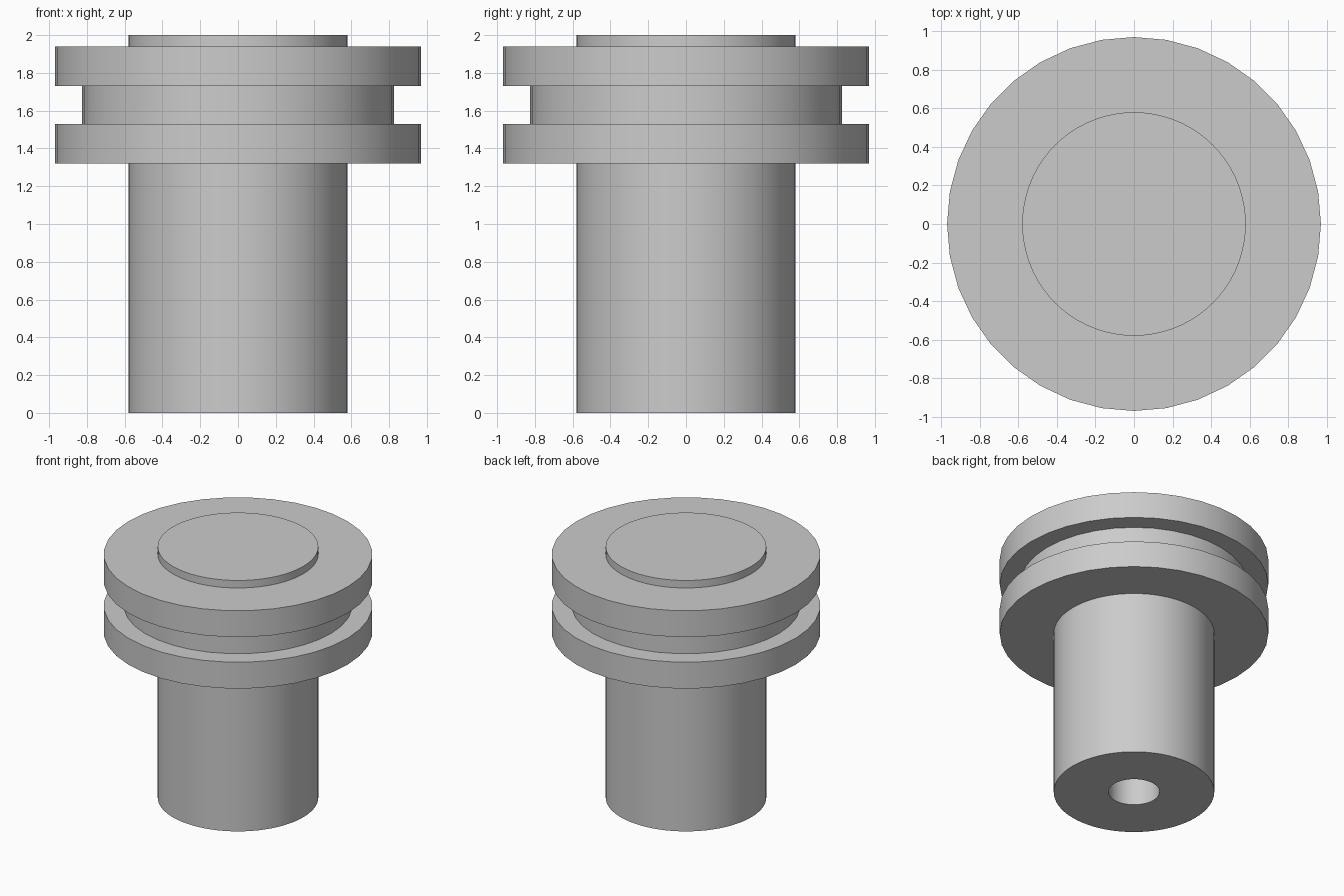
import bpy
import bmesh
from math import cos, sin, tau, radians

cube = bpy.data.objects.get("Cube")
if cube:
    bpy.data.objects.remove(cube, do_unlink=True)

# Plain grey material
grey = bpy.data.materials.new("plain grey")
grey.use_nodes = True
colour = (0.6, 0.6, 0.6, 1)
grey.diffuse_color = colour
grey.node_tree.nodes["Principled BSDF"].inputs["Base Color"].default_value = colour


def lathe(name, profile, sides, closed=False):
    """Turn a (radius, height) profile around z; radius 0 makes a pole."""
    bm = bmesh.new()
    rings = []
    for r, z in profile:
        if r == 0:
            rings.append([bm.verts.new((0, 0, z))] * sides)
        else:
            rings.append([bm.verts.new((r * cos(tau * i / sides), r * sin(tau * i / sides), z))
                          for i in range(sides)])
    pairs = list(zip(rings, rings[1:]))
    if closed:
        pairs.append((rings[-1], rings[0]))
    for a, b in pairs:
        for i in range(sides):
            j = (i + 1) % sides
            corners = dict.fromkeys((a[i], a[j], b[j], b[i]))
            bm.faces.new(list(corners))
    bmesh.ops.recalc_face_normals(bm, faces=bm.faces)
    mesh = bpy.data.meshes.new(name)
    bm.to_mesh(mesh)
    bm.free()
    mesh.materials.append(grey)
    obj = bpy.data.objects.new(name, mesh)
    bpy.context.collection.objects.link(obj)
    bpy.ops.object.select_all(action="DESELECT")
    obj.select_set(True)
    bpy.context.view_layer.objects.active = obj
    bpy.ops.object.shade_smooth_by_angle(angle=radians(30))
    return obj


# Shaft with a blind bore in its lower end
shaft_r, bore_r, bore_top = 0.58, 0.185, 1.3
lathe("shaft", [(0, bore_top), (bore_r, bore_top), (bore_r, 0),
                (shaft_r, 0), (shaft_r, 2), (0, 2)], 72)

# Collar: two flanges with a groove between them
inner, rim, groove = 0.56, 0.97, 0.825
lathe("grooved_collar", [(inner, 1.32), (rim, 1.32), (rim, 1.53), (groove, 1.53),
                         (groove, 1.73), (rim, 1.73), (rim, 1.94), (inner, 1.94)],
      36, closed=True)
